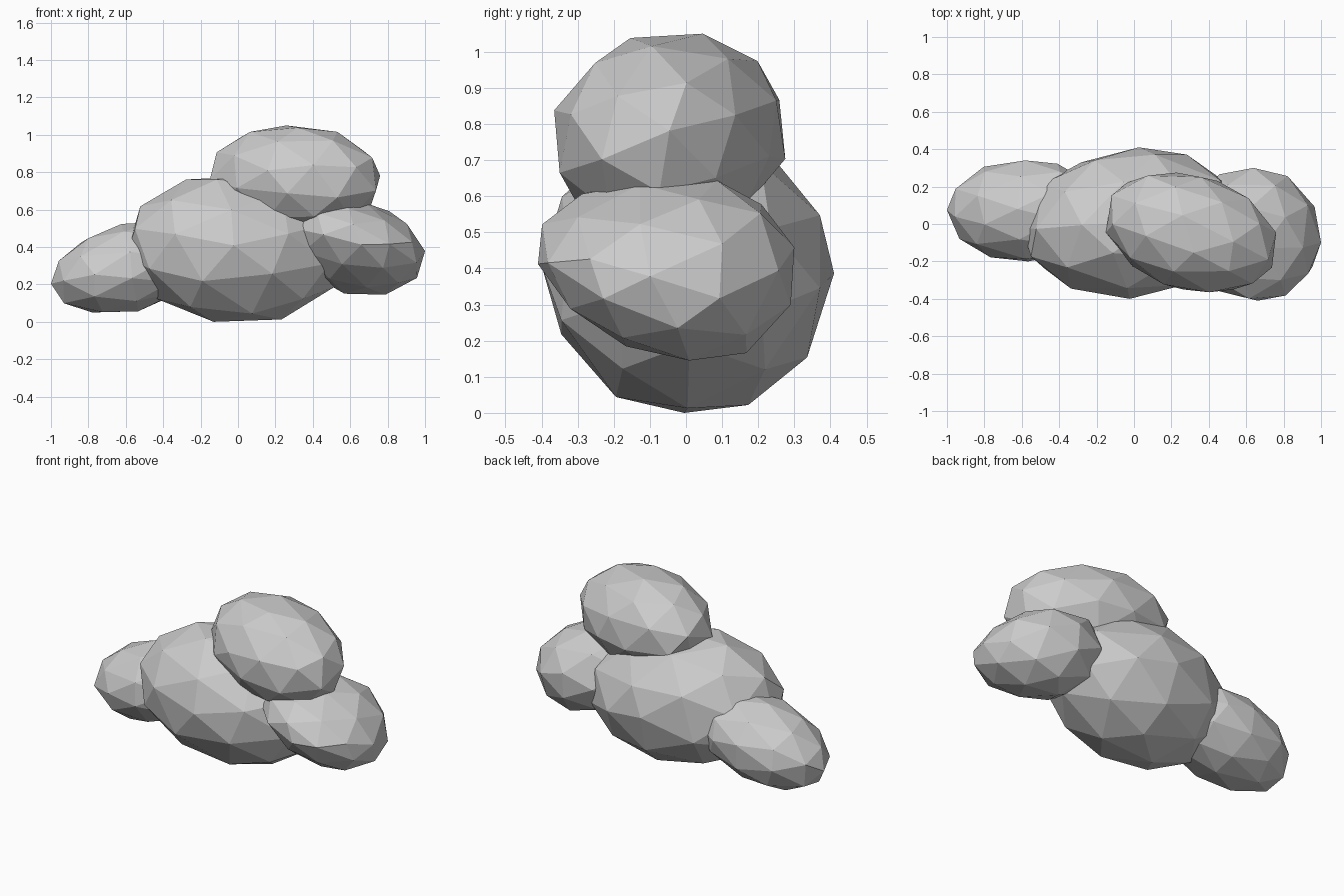
import bpy, bmesh, math, random
from mathutils import Vector, Euler

cube = bpy.data.objects.get("Cube")
if cube:
    bpy.data.objects.remove(cube, do_unlink=True)

random.seed(11)

# One soft grey for the whole cloud
grey = bpy.data.materials.new("cloud_grey")
grey.use_nodes = True
colour = (0.6, 0.6, 0.6, 1)
grey.diffuse_color = colour
grey.node_tree.nodes["Principled BSDF"].inputs["Base Color"].default_value = colour


def puff(name, low, high, tilt, taper=0.0):
    """Faceted, slightly irregular ellipsoid filling the box low..high."""
    low, high = Vector(low), Vector(high)
    half = (high - low) / 2
    bm = bmesh.new()
    bmesh.ops.create_icosphere(bm, subdivisions=2, radius=1)
    spin = Euler([random.uniform(0, math.pi) for _ in range(3)]).to_matrix()
    turn = Euler([math.radians(a) for a in tilt]).to_matrix()
    for v in bm.verts:
        # uneven facets
        jitter = Vector([random.uniform(-0.05, 0.05) for _ in range(3)])
        p = (spin @ v.co + jitter).normalized()
        # egg shape: the back end is thicker
        p.z *= 1 + taper * p.y
        v.co = turn @ Vector([a * b for a, b in zip(p, half)])
    # fit each axis to the chosen extents
    for i in range(3):
        values = [v.co[i] for v in bm.verts]
        least, span = min(values), max(values) - min(values)
        for v in bm.verts:
            v.co[i] = low[i] + 2 * half[i] * (v.co[i] - least) / span
    # convex skin keeps every facet clean
    bmesh.ops.delete(bm, geom=bm.edges[:], context='EDGES_FACES')
    bmesh.ops.convex_hull(bm, input=bm.verts[:])
    bmesh.ops.recalc_face_normals(bm, faces=bm.faces[:])
    mesh = bpy.data.meshes.new(name)
    bm.to_mesh(mesh)
    bm.free()
    mesh.materials.append(grey)
    bpy.context.collection.objects.link(bpy.data.objects.new(name, mesh))


# Large middle body, upper puff and the two side puffs
puff("main_puff", (-0.6, -0.4, 0.0), (0.58, 0.41, 0.78), (0, 4, 6))
puff("upper_puff", (-0.15, -0.365, 0.48), (0.76, 0.275, 1.05), (5, 3, -22))
puff("right_low_puff", (-1.0, -0.2, 0.05), (-0.17, 0.34, 0.535), (6, -16, 0))
puff("left_low_puff", (0.27, -0.41, 0.145), (1.0, 0.3, 0.65), (-12, 20, 0), 0.25)
